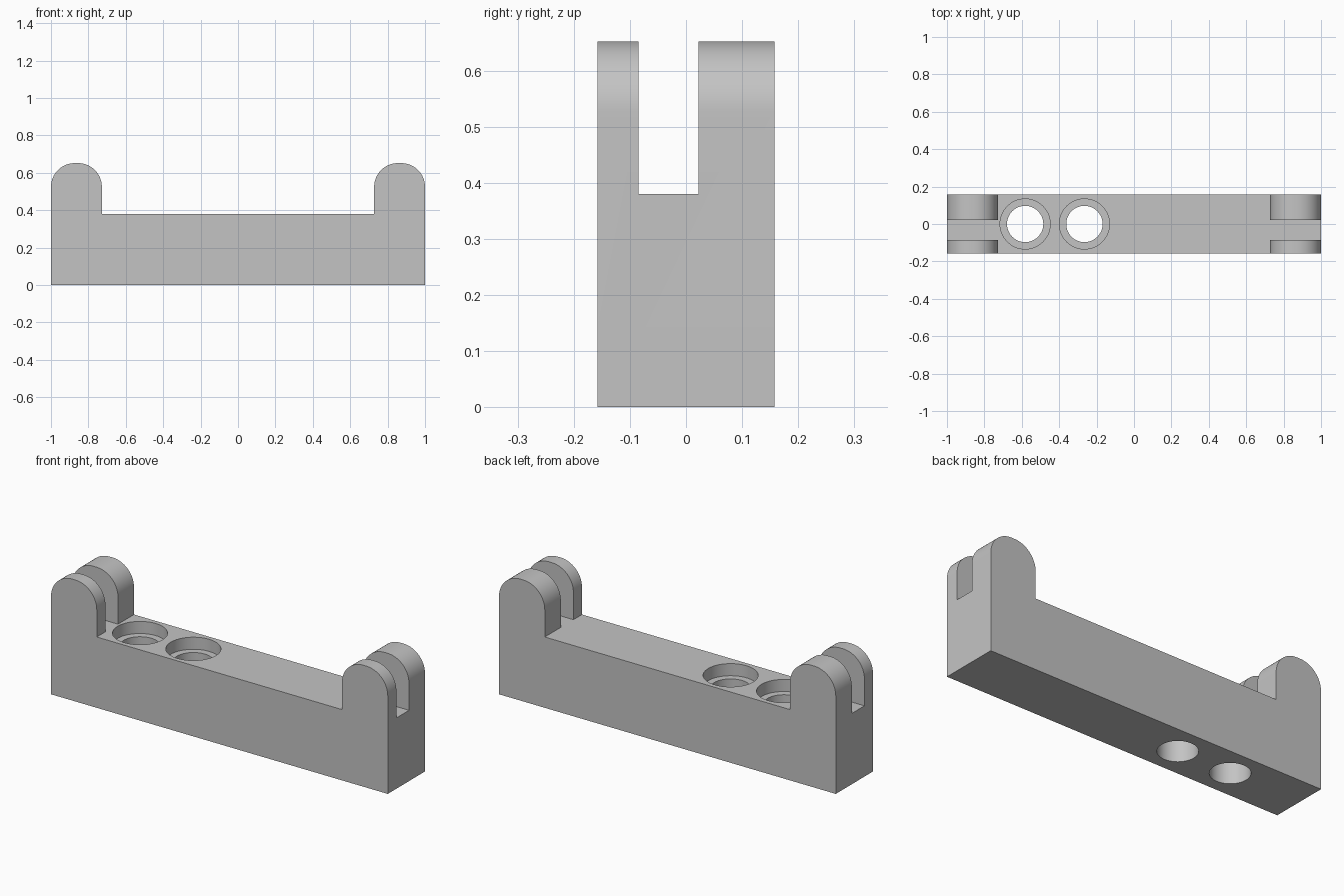
import bpy
import bmesh
from math import sin, cos, pi, radians

cube = bpy.data.objects.get("Cube")
if cube:
    bpy.data.objects.remove(cube, do_unlink=True)

HALF_DEPTH = 0.158
DECK = 0.38          # height of the flat bar between the lugs
TOP = 0.652          # height of the lugs
LUG_INNER = 0.728    # x where the lugs begin
ROUND = 0.127        # radius of the lug shoulders

grey = bpy.data.materials.new("plain grey")
grey.use_nodes = True
grey.diffuse_color = (0.55, 0.55, 0.55, 1)
grey.node_tree.nodes["Principled BSDF"].inputs["Base Color"].default_value = grey.diffuse_color


def prism(name, outline, y0, y1):
    """Extrude an (x, z) outline along y."""
    bm = bmesh.new()
    face = bm.faces.new([bm.verts.new((x, y0, z)) for x, z in outline])
    new = bmesh.ops.extrude_face_region(bm, geom=[face])["geom"]
    bmesh.ops.translate(bm, vec=(0, y1 - y0, 0),
                        verts=[v for v in new if isinstance(v, bmesh.types.BMVert)])
    bmesh.ops.recalc_face_normals(bm, faces=bm.faces)
    mesh = bpy.data.meshes.new(name)
    bm.to_mesh(mesh)
    bm.free()
    obj = bpy.data.objects.new(name, mesh)
    bpy.context.collection.objects.link(obj)
    return obj


def cylinder(name, x, radius, z0, z1):
    bpy.ops.mesh.primitive_cylinder_add(vertices=64, radius=radius, depth=z1 - z0,
                                        location=(x, 0, (z0 + z1) / 2))
    obj = bpy.context.object
    obj.name = name
    return obj


def cut(target, cutter):
    """Subtract the cutter, then discard it."""
    cutter.hide_render = True
    mod = target.modifiers.new("cut", "BOOLEAN")
    mod.operation = "DIFFERENCE"
    mod.solver = "EXACT"
    mod.object = cutter
    bpy.context.view_layer.objects.active = target
    bpy.ops.object.modifier_apply(modifier=mod.name)
    bpy.data.objects.remove(cutter, do_unlink=True)


# Right half of the U-shaped outline: foot, rounded lug, inner corner
half = [(1, 0)]
for centre_x, start in ((1 - ROUND, 0), (LUG_INNER + ROUND, pi / 2)):
    for i in range(17):
        a = start + i / 16 * pi / 2
        half.append((centre_x + ROUND * cos(a), TOP - ROUND + ROUND * sin(a)))
half.append((LUG_INNER, DECK))
outline = half + [(-x, z) for x, z in reversed(half)]

bracket = prism("bracket_body", outline, -HALF_DEPTH, HALF_DEPTH)
bracket.data.materials.append(grey)

# Slot that splits each lug into a thin front and a thick back ear
slot = [(-1.2, DECK), (1.2, DECK), (1.2, 1), (-1.2, 1)]
cut(bracket, prism("slot_cutter", slot, -0.085, 0.022))

# Two counterbored bolt holes
for x in (-0.582, -0.265):
    cut(bracket, cylinder("bolt_cutter", x, 0.097, -0.1, 0.6))
    cut(bracket, cylinder("counterbore_cutter", x, 0.134, DECK - 0.065, 0.6))

# Merge coplanar slivers left by the cuts
bm = bmesh.new()
bm.from_mesh(bracket.data)
bmesh.ops.remove_doubles(bm, verts=bm.verts, dist=0.0001)
bmesh.ops.dissolve_limit(bm, angle_limit=radians(0.5), verts=bm.verts, edges=bm.edges)
bm.to_mesh(bracket.data)
bm.free()

bpy.ops.object.select_all(action="DESELECT")
bracket.select_set(True)
bpy.context.view_layer.objects.active = bracket
bpy.ops.object.shade_smooth_by_angle(angle=radians(30))
